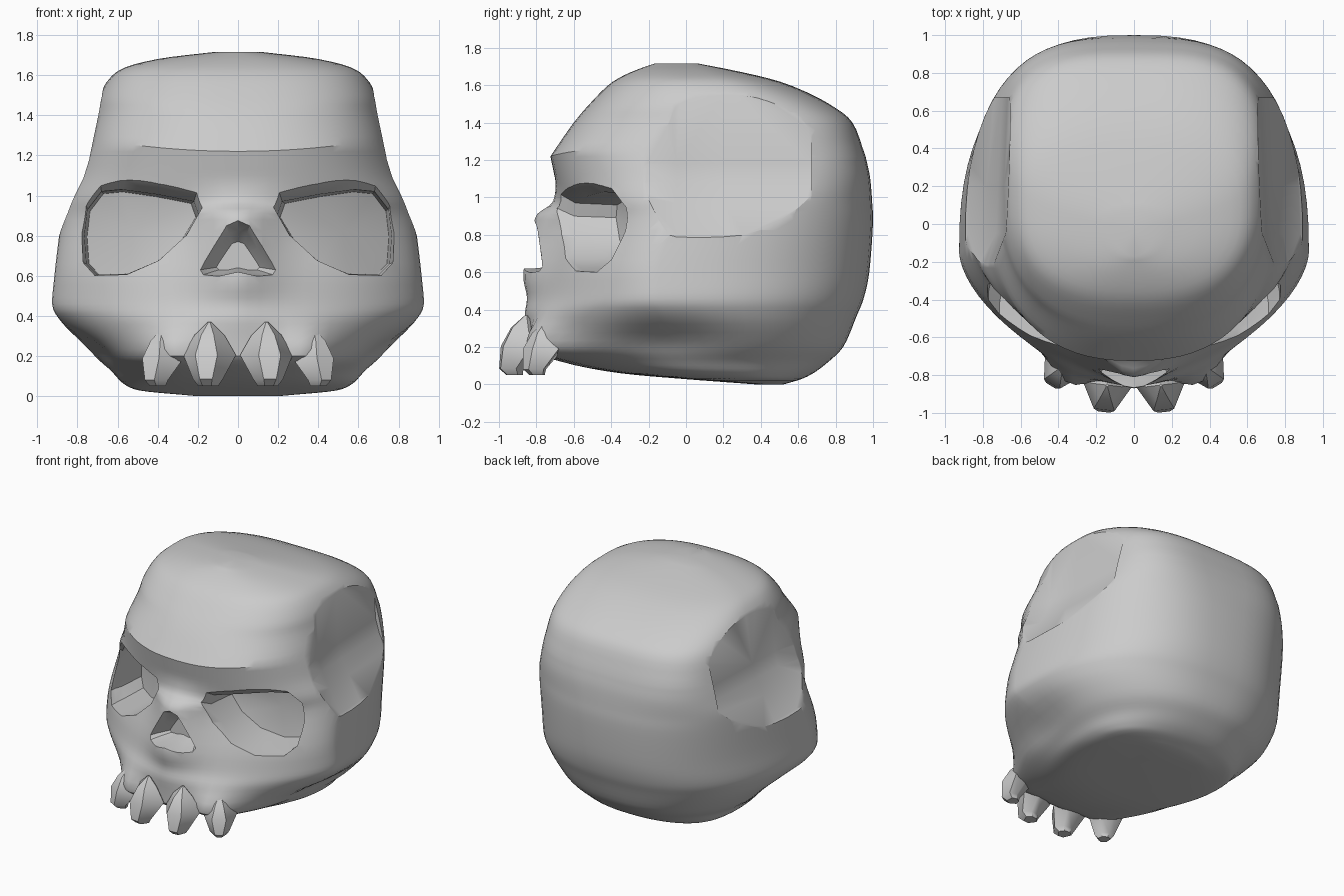
import bpy, bmesh, math
from mathutils import Vector

if "Cube" in bpy.data.objects:
    bpy.data.objects.remove(bpy.data.objects["Cube"])


def loft(name, rings):
    """Closed solid through rings of equal length, capped with fans."""
    bm = bmesh.new()
    vs = [[bm.verts.new(p) for p in r] for r in rings]
    n = len(rings[0])
    for a, b in zip(vs, vs[1:]):
        for i in range(n):
            j = (i + 1) % n
            bm.faces.new((a[i], a[j], b[j], b[i]))
    for r in (vs[0], vs[-1]):
        c = bm.verts.new(sum((v.co for v in r), Vector()) / n)
        for i in range(n):
            bm.faces.new((r[i], r[(i + 1) % n], c))
    bmesh.ops.recalc_face_normals(bm, faces=bm.faces)
    me = bpy.data.meshes.new(name)
    bm.to_mesh(me)
    bm.free()
    ob = bpy.data.objects.new(name, me)
    bpy.context.collection.objects.link(ob)
    return ob


def smooth(ob, degrees):
    bpy.ops.object.select_all(action='DESELECT')
    ob.select_set(True)
    bpy.context.view_layer.objects.active = ob
    bpy.ops.object.shade_smooth_by_angle(angle=math.radians(degrees))


def smooth_rows(rows, steps=4):
    """Monotone cubic interpolation between rows of parameters."""
    def slope(k, c):
        if k == 0:
            return rows[1][c] - rows[0][c]
        if k == len(rows) - 1:
            return rows[k][c] - rows[k - 1][c]
        a, b = rows[k][c] - rows[k - 1][c], rows[k + 1][c] - rows[k][c]
        return 2 * a * b / (a + b) if a * b > 0 else 0
    out = []
    for k in range(len(rows) - 1):
        for s in range(steps):
            t = s / steps
            out.append([(2*t**3 - 3*t*t + 1) * rows[k][c] + (t**3 - 2*t*t + t) * slope(k, c)
                        + (3*t*t - 2*t**3) * rows[k + 1][c] + (t**3 - t*t) * slope(k + 1, c)
                        for c in range(len(rows[0]))])
    return out + [list(rows[-1])]


def bell(v, centre, width):
    return math.exp(-((v - centre) / width) ** 2)


def section(z, w, yw, yf, yb, nf, nb, bump, count=72):
    """Horizontal skull section: two half superellipses plus local bumps."""
    ring = []
    for i in range(count):
        t = 2 * math.pi * i / count
        s, c = math.sin(t), math.cos(t)
        n = nf if c > 0 else nb
        x = math.copysign(w * abs(s) ** (2 / n), s)
        y = yw + ((yf if c > 0 else yb) - yw) * abs(c) ** (2 / n)
        zz = z
        x *= 1 - .12 * bell(z, .22, .11) * bell(y, -.15, .32)      # under the cheekbone
        if c > 0:
            y -= bump * bell(x, 0, .19)                            # nose
            y -= .10 * bell(z, .22, .12) * bell(abs(x), .36, .13)  # tooth ridge
            zz += 0.12 * min(x * x, 0.25) * bell(z, 1.22, .12)     # raised brow ends
        ring.append(Vector((x, y, zz)))
    return ring


# height, half width, widest y, front y, back y, front power, back power, nose bump
lower = [
    (0.00, .20, .45, .38, .52, 2.0, 2.0, 0),
    (0.03, .50, .30, -.02, .62, 2.2, 2.3, 0),
    (0.06, .57, .20, -.35, .68, 2.2, 2.3, 0),
    (0.12, .64, .10, -.66, .76, 2.0, 2.3, 0),
    (0.20, .75, .00, -.85, .84, 1.9, 2.35, 0),
    (0.36, .89, -.10, -.85, .91, 1.7, 2.4, .01),
    (0.46, .927, -.15, -.81, .95, 1.65, 2.45, .04),
    (0.60, .915, -.15, -.76, .98, 1.7, 2.5, .11),
    (0.88, .88, -.05, -.66, 1.0, 1.8, 2.65, .15),
    (0.98, .86, .00, -.675, .995, 2.0, 2.75, .035),
    (1.10, .80, .05, -.70, .985, 2.2, 3.1, 0),
    (1.22, .75, .10, -.725, .96, 2.4, 3.4, 0)]
upper = [
    lower[-1],
    (1.40, .715, .15, -.60, .89, 2.4, 3.3, 0),
    (1.50, .69, .15, -.515, .765, 2.5, 3.1, 0),
    (1.62, .60, .10, -.39, .50, 2.5, 2.8, 0),
    (1.68, .40, .05, -.27, .25, 2.4, 2.4, 0),
    (1.715, .12, .00, -.17, .07, 2.0, 2.0, 0)]
params = smooth_rows(lower)[:-1] + smooth_rows(upper)
skull = loft("skull", [section(*p) for p in params])

cutters = []

# Eye sockets: outline follows the curved face, bevelled top rim, deep inside
eye = [(.22, .97), (.40, 1.005), (.58, 1.03), (.68, 1.02), (.75, .93), (.765, .80), (.755, .66),
       (.70, .605), (.55, .61), (.40, .67), (.27, .78), (.195, .90)]


def face_y(x):
    return -.05 - .61 * max(0, 1 - (abs(x) / .88) ** 1.8) ** .556


for side in (-1, 1):
    rings = []
    for sx, sz, dy in ((1.08, 1.2, -.45), (1.06, 1.16, -.05), (1, 1, .04), (.95, .97, .26)):
        ring = []
        for x, z in eye:
            px, pz = .5 + (x - .5) * sx, .63 + (z - .63) * sz
            ring.append(Vector((side * px, face_y(px) + dy, pz)))
        rings.append(ring)
    cutters.append(loft("eye_cutter", rings))

# Nose opening
half = [(.06, .86), (.13, .76), (.19, .67), (.215, .625), (.19, .60), (.09, .60)]
nose = [(0, .88)] + half + [(0, .62)] + [(-x, z) for x, z in reversed(half)]
cutters.append(loft("nose_cutter", [
    [Vector((x * s, y, .66 + (z - .66) * s)) for x, z in nose]
    for s, y in ((1.1, -1.1), (1.0, -.82), (.75, -.72), (.5, -.65))]))

# Temple hollows
temple = [(.675, 1.55), (.70, 1.18), (.73, 1.08), (.79, .97), (.88, .80), (1.2, .5), (1.2, 1.55)]
for side in (-1, 1):
    cutters.append(loft("temple_cutter", [
        [Vector((side * (x + d), y, z)) for x, z in temple]
        for y, d in ((-.36, .08), (-.05, .0), (.2, -.01), (.67, -.03))]))

bpy.context.view_layer.objects.active = skull
for c in cutters:
    c.hide_render = True
    m = skull.modifiers.new("cut", 'BOOLEAN')
    m.operation = 'DIFFERENCE'
    m.solver = 'EXACT'
    m.object = c
    bpy.ops.object.modifier_apply(modifier=m.name)
for c in cutters:
    bpy.data.objects.remove(c)
smooth(skull, 32)


# Teeth: six-sided crowns leaning forward, rooted in the ridge
def tooth(name, x, y, angle, size):
    hexa = [(1, .3), (.42, .9), (-.42, .9), (-1, .3), (-.42, -.75), (.42, -.75)]
    rings = []
    for z, r, lean in ((.365, .008, .02), (.30, .075, .0), (.20, .132, -.01), (.08, .075, -.065), (.045, .05, -.045)):
        ring = []
        for u, v in hexa:
            p = Vector((u * r, v * r + lean)) * size
            ring.append(Vector((x + p.x * math.cos(angle) - p.y * math.sin(angle),
                                y + p.x * math.sin(angle) + p.y * math.cos(angle),
                                .05 + (z - .045) * (size * .9 + .1))))
        rings.append(ring)
    smooth(loft(name, rings), 40)


for side in (-1, 1):
    tooth("front_tooth", side * .145, -.875, side * .12, 1.0)
    tooth("side_tooth", side * .385, -.765, side * .55, .88)
